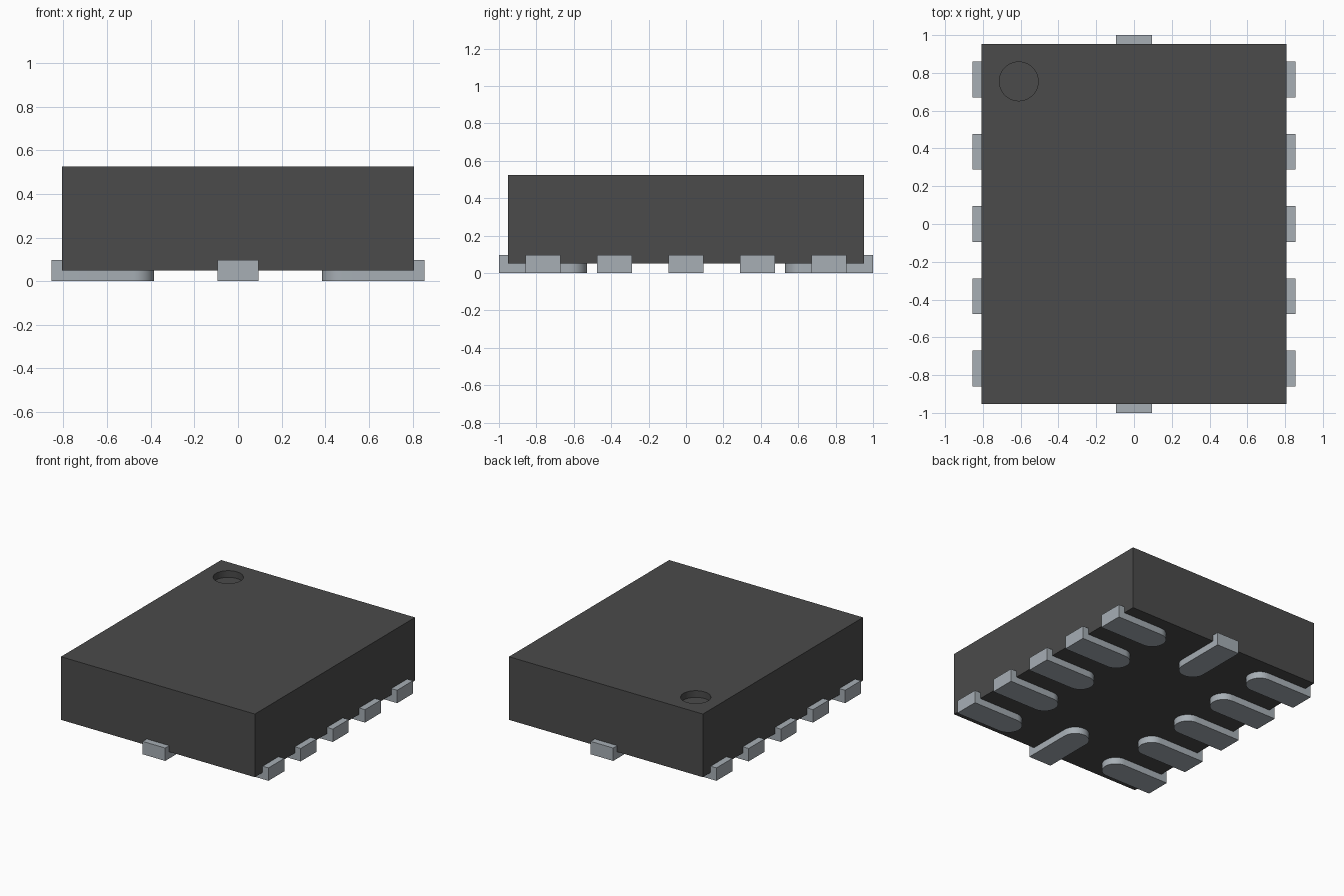
import bpy
import bmesh
import math

default = bpy.data.objects.get("Cube")
if default:
    bpy.data.objects.remove(default, do_unlink=True)

BODY_X, BODY_Y = 0.807, 0.952          # half sizes of the package
BODY_Z0, BODY_Z1 = 0.05, 0.525
LEAD_LEN, LEAD_R = 0.47, 0.094         # length and half width of a lead
TAB, TAB_TOP = 0.048, 0.097            # upturned tab: thickness and top height


def material(name, rgb):
    mat = bpy.data.materials.new(name)
    mat.use_nodes = True
    color = (*rgb, 1.0)
    mat.diffuse_color = color
    mat.node_tree.nodes["Principled BSDF"].inputs["Base Color"].default_value = color
    return mat


def add_object(name, mesh, mat=None):
    ob = bpy.data.objects.new(name, mesh)
    bpy.context.collection.objects.link(ob)
    if mat and not mesh.materials:
        mesh.materials.append(mat)
    return ob


def activate(ob):
    bpy.ops.object.select_all(action='DESELECT')
    ob.select_set(True)
    bpy.context.view_layer.objects.active = ob


plastic = material("dark grey plastic", (0.07, 0.07, 0.07))
metal = material("silver metal", (0.385, 0.425, 0.46))

# Package body: a plain block
bm = bmesh.new()
bmesh.ops.create_cube(bm, size=1)
for v in bm.verts:
    v.co.x *= 2 * BODY_X
    v.co.y *= 2 * BODY_Y
    v.co.z = BODY_Z0 if v.co.z < 0 else BODY_Z1
mesh = bpy.data.meshes.new("body")
bm.to_mesh(mesh)
bm.free()
body = add_object("body", mesh, plastic)

# Round marker dimple, cut into the top corner
bpy.ops.mesh.primitive_cylinder_add(vertices=48, radius=0.103, depth=0.1,
                                    location=(-0.61, 0.755, BODY_Z1))
cutter = bpy.context.object
cutter.name = "dimple_cutter"
cutter.hide_render = True
cutter.data.materials.append(plastic)
cut = body.modifiers.new("dimple", 'BOOLEAN')
cut.operation = 'DIFFERENCE'
cut.solver = 'EXACT'
cut.object = cutter
activate(body)
bpy.ops.object.modifier_apply(modifier=cut.name)
bpy.data.objects.remove(cutter, do_unlink=True)
activate(body)
bpy.ops.object.shade_smooth_by_angle(angle=math.radians(30))

# Lead: tip at the origin, tongue with a round end running along -x
bm = bmesh.new()
tip = [bm.verts.new((0, s * LEAD_R, 0)) for s in (-1, 1)]
root = [bm.verts.new((-TAB, s * LEAD_R, 0)) for s in (-1, 1)]
centre = LEAD_R - LEAD_LEN
arc = []
for i in range(17):
    a = math.pi * (0.5 + i / 16)
    arc.append(bm.verts.new((centre + LEAD_R * math.cos(a), LEAD_R * math.sin(a), 0)))
outline = [bm.faces.new((tip[0], tip[1], root[1], root[0])),
           bm.faces.new([root[0], root[1]] + arc)]
new = bmesh.ops.extrude_face_region(bm, geom=outline, use_keep_orig=True)["geom"]
for v in new:
    if isinstance(v, bmesh.types.BMVert):
        v.co.z = BODY_Z0
# Raise the outer part into the tab
tab = [f for f in new if isinstance(f, bmesh.types.BMFace)
       and f.calc_center_median().x > -TAB]
for f in bmesh.ops.extrude_discrete_faces(bm, faces=tab)["faces"]:
    for v in f.verts:
        v.co.z = TAB_TOP
bmesh.ops.recalc_face_normals(bm, faces=bm.faces)
lead_mesh = bpy.data.meshes.new("lead")
bm.to_mesh(lead_mesh)
bm.free()

# Five leads on each long side, one at each end
TIP_X, TIP_Y, PITCH = BODY_X + TAB, BODY_Y + TAB, 0.3825
places = [("front_lead", (0, -TIP_Y), -90), ("back_lead", (0, TIP_Y), 90)]
for i in range(5):
    y = (i - 2) * PITCH
    places.append((f"left_lead_{i + 1}", (TIP_X, y), 0))
    places.append((f"right_lead_{i + 1}", (-TIP_X, y), 180))
for name, (x, y), turn in places:
    lead = add_object(name, lead_mesh, metal)
    lead.location = (x, y, 0)
    lead.rotation_euler.z = math.radians(turn)
activate(lead)
bpy.ops.object.shade_smooth_by_angle(angle=math.radians(30))
